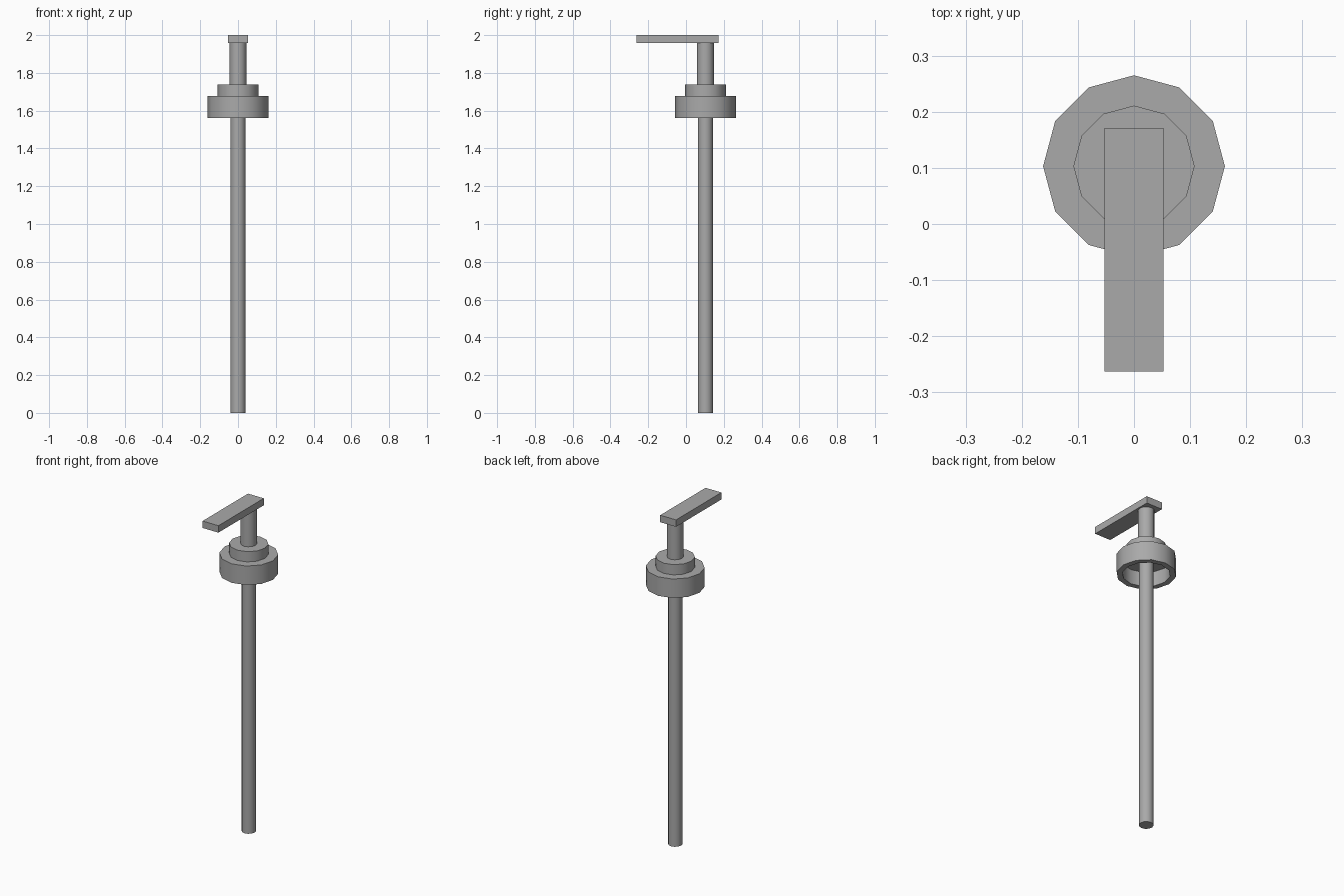
import bpy
import bmesh
import math

cube = bpy.data.objects.get("Cube")
if cube:
    bpy.data.objects.remove(cube, do_unlink=True)

AXIS_Y = 0.103  # the pump axis sits behind the centre
SIDES = 12

grey = bpy.data.materials.new("plain grey")
grey.use_nodes = True
colour = (0.4, 0.4, 0.4, 1)
grey.diffuse_color = colour
bsdf = next(n for n in grey.node_tree.nodes if n.type == 'BSDF_PRINCIPLED')
bsdf.inputs["Base Color"].default_value = colour


def add_object(name, bm):
    bmesh.ops.recalc_face_normals(bm, faces=bm.faces)
    mesh = bpy.data.meshes.new(name)
    bm.to_mesh(mesh)
    bm.free()
    mesh.materials.append(grey)
    obj = bpy.data.objects.new(name, mesh)
    bpy.context.collection.objects.link(obj)
    return obj


def lathe(name, profile):
    """Turn (radius, height) points around the pump axis and cap both ends."""
    bm = bmesh.new()
    rings = []
    for radius, z in profile:
        angles = [math.tau * i / SIDES for i in range(SIDES)]
        rings.append([bm.verts.new((radius * math.cos(a),
                                    AXIS_Y + radius * math.sin(a), z)) for a in angles])
    for low, high in zip(rings, rings[1:]):
        for i in range(SIDES):
            j = (i + 1) % SIDES
            bm.faces.new((low[i], low[j], high[j], high[i]))
    bm.faces.new(rings[0])
    bm.faces.new(rings[-1])
    obj = add_object(name, bm)
    # Round sides shade smoothly, rims stay crisp
    bpy.ops.object.select_all(action='DESELECT')
    obj.select_set(True)
    bpy.context.view_layer.objects.active = obj
    bpy.ops.object.shade_smooth_by_angle(angle=math.radians(40))
    return obj


# Dip tube, running up into the cap
lathe("dip_tube", [(0.04, 0), (0.04, 1.66)])

# Screw cap, hollow underneath, with a stepped collar on top
lathe("screw_cap", [(0.13, 1.65), (0.13, 1.562), (0.162, 1.562),
                    (0.162, 1.677), (0.108, 1.677), (0.108, 1.739)])

# Plunger stem
lathe("plunger_stem", [(0.045, 1.73), (0.045, 1.965)])

# Flat nozzle, reaching forward
bm = bmesh.new()
bmesh.ops.create_cube(bm, size=1)
bmesh.ops.scale(bm, vec=(0.106, 0.434, 0.042), verts=bm.verts)
bmesh.ops.translate(bm, vec=(0, -0.046, 1.979), verts=bm.verts)
add_object("nozzle", bm)
